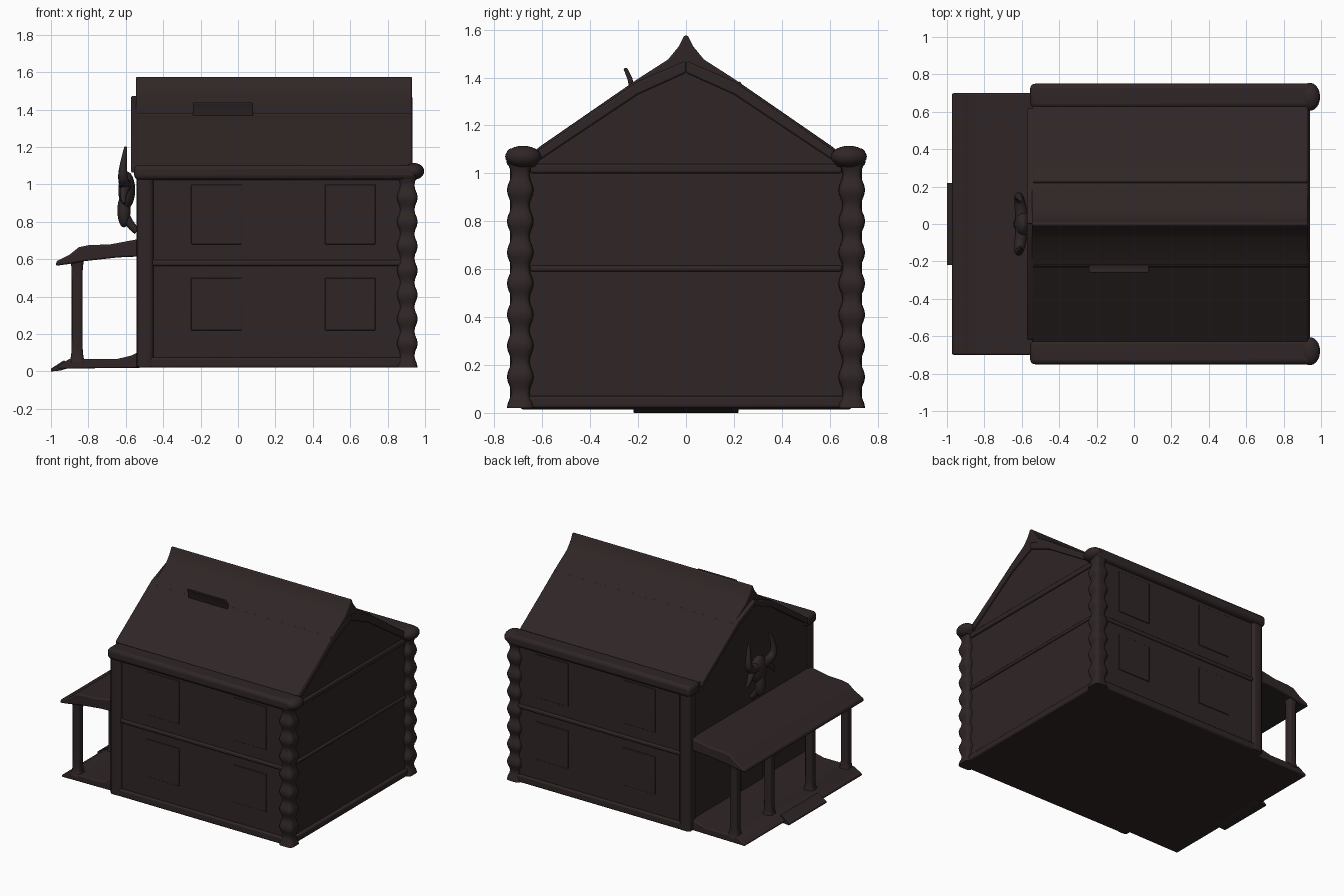
import bpy, bmesh, math
from mathutils import Vector

if "Cube" in bpy.data.objects:
    bpy.data.objects.remove(bpy.data.objects["Cube"])

wood = bpy.data.materials.new("dark brown wood")
wood.diffuse_color = (0.029, 0.019, 0.019, 1)
wood.use_nodes = True
wood.node_tree.nodes["Principled BSDF"].inputs["Base Color"].default_value = wood.diffuse_color


def finish(name, bm, bevel=0.0, angle=40):
    bmesh.ops.recalc_face_normals(bm, faces=bm.faces)
    me = bpy.data.meshes.new(name)
    bm.to_mesh(me)
    bm.free()
    ob = bpy.data.objects.new(name, me)
    bpy.context.collection.objects.link(ob)
    me.materials.append(wood)
    if bevel:
        m = ob.modifiers.new("soft edges", 'BEVEL')
        m.width, m.segments, m.limit_method = bevel, 3, 'ANGLE'
        m.angle_limit = math.radians(30)
    bpy.ops.object.select_all(action='DESELECT')
    ob.select_set(True)
    bpy.context.view_layer.objects.active = ob
    bpy.ops.object.shade_smooth_by_angle(angle=math.radians(angle))
    return ob


def extrude(name, pts, axis, a, b, bevel=0.0):
    """Extrude a side profile along x (points are y,z) or y (points are x,z)."""
    bm = bmesh.new()
    put = (lambda p, t: (t, p[0], p[1])) if axis == 'x' else (lambda p, t: (p[0], t, p[1]))
    A = [bm.verts.new(put(p, a)) for p in pts]
    B = [bm.verts.new(put(p, b)) for p in pts]
    bm.faces.new(A)
    bm.faces.new(B[::-1])
    for i in range(len(pts)):
        j = (i + 1) % len(pts)
        bm.faces.new((A[i], A[j], B[j], B[i]))
    return finish(name, bm, bevel)


def box(name, x0, x1, y0, y1, z0, z1, bevel=0.0):
    return extrude(name, [(y0, z0), (y1, z0), (y1, z1), (y0, z1)], 'x', x0, x1, bevel)


def post(name, x, y, z0, z1, half, bump=0.0, pitch=0.13, flare=0.0):
    """Rounded-square post, with optional stacked log-end bumps or flared ends."""
    bm = bmesh.new()
    rows, n, rings = 48, 20, []
    for r in range(rows + 1):
        t = r / rows
        z = z0 + (z1 - z0) * t
        h = half + bump * math.cos(2 * math.pi * (z - z0) / pitch) + flare * abs(2 * t - 1) ** 10
        ring = []
        for k in range(n):
            c, s = math.cos(2 * math.pi * k / n), math.sin(2 * math.pi * k / n)
            d = (abs(c) ** 5 + abs(s) ** 5) ** -0.2
            ring.append(bm.verts.new((x + h * c * d, y + h * s * d, z)))
        rings.append(ring)
    for a, b in zip(rings, rings[1:]):
        for k in range(n):
            bm.faces.new((a[k], a[(k + 1) % n], b[(k + 1) % n], b[k]))
    bm.faces.new(rings[0])
    bm.faces.new(rings[-1])
    return finish(name, bm, angle=60)


def tube(name, pts, radii):
    """Tapered curved tube, converted to a mesh."""
    cu = bpy.data.curves.new(name, 'CURVE')
    cu.dimensions, cu.bevel_depth, cu.bevel_resolution = '3D', 1.0, 3
    cu.use_fill_caps = True
    sp = cu.splines.new('NURBS')
    sp.points.add(len(pts) - 1)
    for p, co, r in zip(sp.points, pts, radii):
        p.co, p.radius = (*co, 1), r
    sp.use_endpoint_u, sp.order_u = True, 3
    cu.materials.append(wood)
    ob = bpy.data.objects.new(name, cu)
    bpy.context.collection.objects.link(ob)
    return ob


def ball(name, loc, size):
    bm = bmesh.new()
    bmesh.ops.create_uvsphere(bm, u_segments=20, v_segments=12, radius=1)
    for v in bm.verts:
        v.co = Vector(loc) + Vector(a * b for a, b in zip(v.co, size))
    return finish(name, bm, angle=80)


# House walls with gable top
extrude("house_body", [(-0.715, 0.02), (0.715, 0.02), (0.715, 1.06), (0.62, 1.07),
                       (0, 1.48), (-0.62, 1.07), (-0.715, 1.06)], 'x', -0.535, 0.915)

# Roof shell, swept up to a sharp ridge
half = [(0.03, 1.53), (0.075, 1.475), (0.2, 1.395), (0.4, 1.255), (0.64, 1.09)]
inner = [(0.64, 1.05), (0.2, 1.345), (0.0, 1.44)]
outer = [(-y, z) for y, z in half[::-1]] + [(-0.008, 1.575), (0.008, 1.575)] + half
extrude("roof", outer + inner + [(-y, z) for y, z in inner[1::-1]], 'x', -0.545, 0.93, 0.008)
# Verge boards on the porch-side gable
for s in (-1, 1):
    extrude("verge_board", [(s * 0.62, 1.06), (s * 0.62, 1.105), (s * 0.2, 1.395),
                            (s * 0.0, 1.475), (0, 1.43), (s * 0.2, 1.345)], 'x', -0.572, -0.53, 0.008)
# Roof course seams and the raised chip on the front slope
for s in (-1, 1):
    extrude("roof_seam", [(s * 0.21, 1.375), (s * 0.225, 1.383), (s * 0.25, 1.352)],
            'x', -0.54, 0.925)
extrude("roof_chip", [(-0.215, 1.36), (-0.225, 1.40), (-0.245, 1.44), (-0.262, 1.438),
                      (-0.245, 1.395), (-0.235, 1.35)], 'x', -0.24, 0.08, 0.006)

for s in (-1, 1):
    lo, hi = lambda a, b: min(s * a, s * b), lambda a, b: max(s * a, s * b)

    def side_box(name, x0, x1, ya, yb, z0, z1, bevel=0.0):
        return box(name, x0, x1, lo(ya, yb), hi(ya, yb), z0, z1, bevel)

    # Eave beams with rounded ends
    side_box("eave_beam", -0.555, 0.955, 0.62, 0.75, 1.025, 1.105, 0.025)
    ball("eave_beam_end", (0.94, s * 0.68, 1.07), (0.055, 0.075, 0.045))
    # Corner posts: smooth at the porch end, log ends at the far end
    post("porch_corner_post", -0.497, s * 0.69, 0.025, 1.05, 0.045)
    post("log_corner_post", 0.905, s * 0.692, 0.02, 1.06, 0.047, 0.009)
    # Sill and middle band along the long walls
    side_box("long_sill", -0.53, 0.94, 0.69, 0.733, 0.02, 0.075, 0.012)
    side_box("long_band", -0.46, 0.88, 0.70, 0.728, 0.565, 0.595, 0.01)
    # Window frames, barely raised
    for x in (-0.115, 0.6):
        for z, h in ((0.36, 0.14), (0.84, 0.16)):
            side_box("window_panel", x - 0.135, x + 0.135, 0.70, 0.720, z - h, z + h, 0.004)
    # Raking trim at the far gable
    extrude("gable_trim", [(s * 0.62, 1.05), (s * 0.62, 1.095), (s * 0.2, 1.385), (0, 1.47),
                           (0, 1.42), (s * 0.2, 1.33)], 'x', 0.90, 0.934, 0.008)
# Bands on the far end wall
box("end_sill", 0.90, 0.94, -0.68, 0.68, 0.02, 0.07, 0.012)
box("end_band", 0.90, 0.928, -0.65, 0.65, 0.59, 0.615, 0.01)
box("end_top_band", 0.90, 0.93, -0.65, 0.65, 1.0, 1.04, 0.01)
# Door on the porch wall
box("door_panel", -0.544, -0.53, -0.13, 0.13, 0.08, 0.52, 0.003)

# Porch deck and step
extrude("porch_deck", [(-0.965, 0.015), (-0.965, 0.03), (-0.90, 0.068), (-0.8, 0.066),
                       (-0.65, 0.066), (-0.57, 0.085), (-0.52, 0.11), (-0.52, 0.02)],
        'y', -0.69, 0.69, 0.008)
extrude("porch_step", [(-1.0, 0.0), (-1.0, 0.015), (-0.93, 0.06), (-0.9, 0.02), (-0.95, 0.005)],
        'y', -0.22, 0.22, 0.003)
# Porch roof
extrude("porch_roof", [(-0.975, 0.565), (-0.97, 0.59), (-0.90, 0.625), (-0.85, 0.665),
                       (-0.80, 0.675), (-0.68, 0.68), (-0.52, 0.71), (-0.52, 0.615),
                       (-0.64, 0.61), (-0.82, 0.59), (-0.90, 0.575)], 'y', -0.70, 0.70, 0.01)
# Porch posts
for y in (-0.65, -0.23, 0.25, 0.65):
    post("porch_post", -0.86, y, 0.05, 0.61, 0.029, flare=0.015)

# Horned skull hung on the porch gable
ball("skull_head", (-0.595, 0, 0.97), (0.045, 0.075, 0.10))
ball("skull_snout", (-0.61, 0, 0.86), (0.035, 0.04, 0.09))
for s in (-1, 1):
    tube("skull_horn", [(-0.60, s * 0.03, 1.0), (-0.61, s * 0.12, 1.0), (-0.62, s * 0.16, 1.08),
                        (-0.60, s * 0.12, 1.2)], [0.035, 0.03, 0.022, 0.008])
    tube("skull_tine", [(-0.60, s * 0.08, 0.99), (-0.62, s * 0.13, 0.95), (-0.61, s * 0.16, 0.90)],
         [0.028, 0.02, 0.008])
tube("skull_hanger", [(-0.54, 0, 0.75), (-0.59, 0, 0.79), (-0.61, 0, 0.86)], [0.02, 0.025, 0.025])
